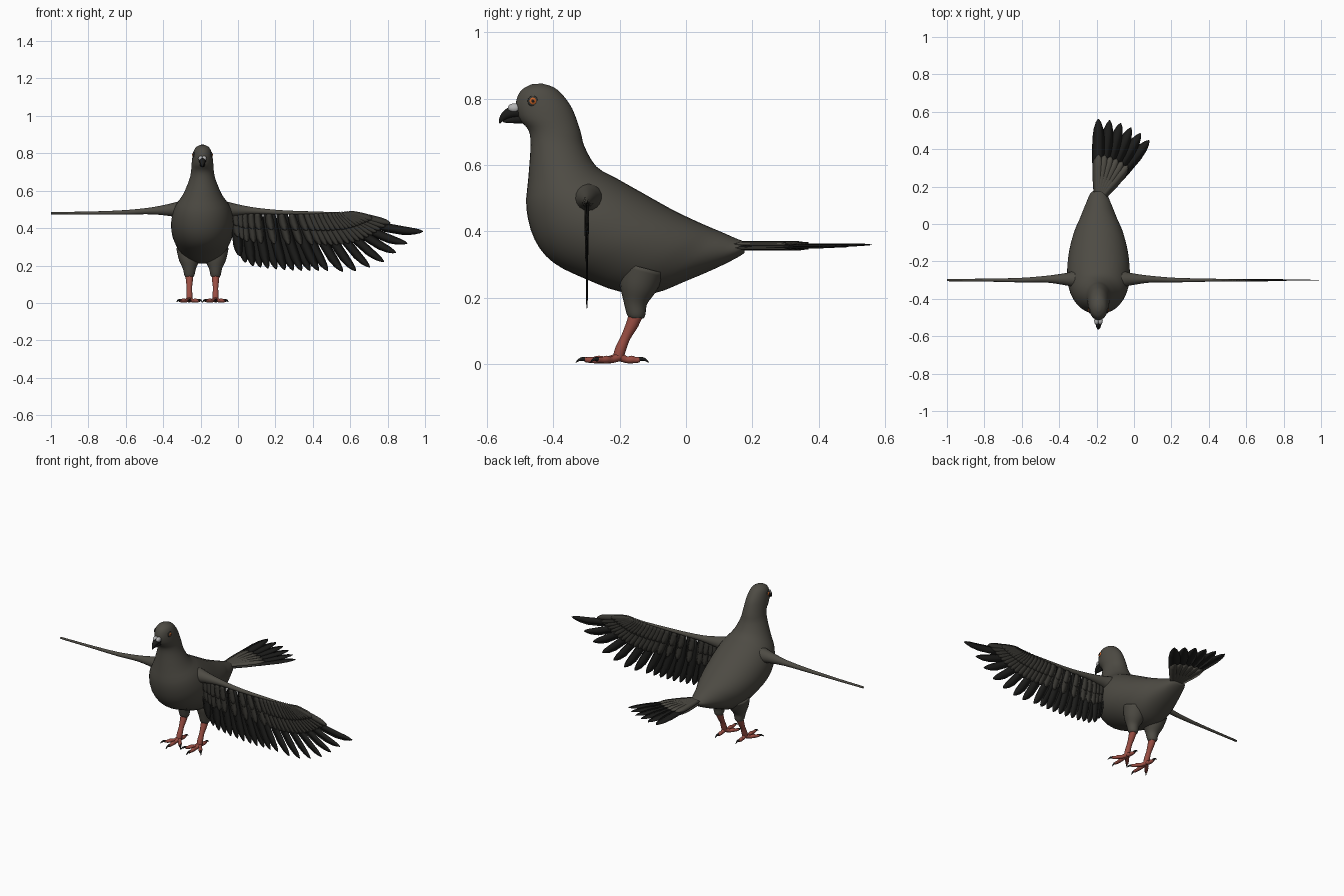
import bpy, bmesh, math
from mathutils import Vector as V

if "Cube" in bpy.data.objects:
    bpy.data.objects.remove(bpy.data.objects["Cube"])

CX = -0.19  # body midline


def material(name, rgb):
    m = bpy.data.materials.new(name)
    m.diffuse_color = (*rgb, 1)
    m.use_nodes = True
    m.node_tree.nodes["Principled BSDF"].inputs["Base Color"].default_value = m.diffuse_color
    return m


PLUMAGE = material("plumage", (0.075, 0.07, 0.057))
COVERT = material("covert", (0.04, 0.038, 0.032))
BLACK = material("black", (0.012, 0.012, 0.011))
RED = material("red_skin", (0.32, 0.075, 0.055))
ORANGE = material("orange", (0.55, 0.12, 0.02))
PALE = material("pale", (0.45, 0.45, 0.45))


def finish(name, bm, mat):
    bmesh.ops.recalc_face_normals(bm, faces=bm.faces)
    me = bpy.data.meshes.new(name)
    bm.to_mesh(me)
    bm.free()
    ob = bpy.data.objects.new(name, me)
    bpy.context.collection.objects.link(ob)
    me.materials.append(mat)
    for p in me.polygons:
        p.use_smooth = True
    return ob


def smooth_rows(rows, steps):
    """Catmull-Rom interpolation of rows of numbers."""
    out = []
    for i in range(len(rows) - 1):
        a, b, c, d = (rows[min(max(i + k, 0), len(rows) - 1)] for k in (-1, 0, 1, 2))
        for s in range(steps):
            t = s / steps
            out.append([0.5 * (2 * q + (r - p) * t + (2 * p - 5 * q + 4 * r - u) * t * t
                               + (3 * q - p - 3 * r + u) * t ** 3)
                        for p, q, r, u in zip(a, b, c, d)])
    return out + [list(rows[-1])]


def loft(bm, rings):
    vr = [[bm.verts.new(p) for p in ring] for ring in rings]
    n = len(vr[0])
    for a, b in zip(vr, vr[1:]):
        for i in range(n):
            bm.faces.new((a[i], a[(i + 1) % n], b[(i + 1) % n], b[i]))
    bm.faces.new(vr[0])
    bm.faces.new(vr[-1][::-1])


def tube(bm, rows, n=14, steps=4):
    """Round limb through rows of (x, y, z, radius)."""
    rows = smooth_rows(rows, steps)
    pts = [V(r[:3]) for r in rows]
    rings = []
    for i, r in enumerate(rows):
        d = (pts[min(i + 1, len(pts) - 1)] - pts[max(i - 1, 0)]).normalized()
        u = d.cross(V((1, 0, 0)) if abs(d.x) < 0.8 else V((0, 1, 0))).normalized()
        w = d.cross(u)
        rings.append([pts[i] + max(r[3], 0.001) * (u * math.cos(a) + w * math.sin(a))
                      for a in (k * math.tau / n for k in range(n))])
    loft(bm, rings)


def ball(name, c, s, mat):
    bm = bmesh.new()
    bmesh.ops.create_uvsphere(bm, u_segments=20, v_segments=12, radius=1)
    for v in bm.verts:
        v.co = V(c) + V((v.co.x * s[0], v.co.y * s[1], v.co.z * s[2]))
    return finish(name, bm, mat)


BLADE = [(0, 0.55), (0.2, 0.85), (0.5, 1), (0.75, 0.97), (0.88, 0.75), (0.96, 0.42), (1, 0.08)]


def feather(bm, root, tip, width, thick, normal, bend=0.0):
    """Thin blade with a raised shaft line and a rounded tip."""
    root, tip, normal = V(root), V(tip), V(normal)
    side = (tip - root).cross(normal).normalized()
    rings = []
    for t, w in BLADE:
        c = root.lerp(tip, t) + side * bend * 4 * t * (1 - t)
        h = normal * thick * (0.5 if t < 0.95 else 0.25)
        rings.append([c + side * w * width, c + h, c - side * w * width, c - h])
    loft(bm, rings)


# body with neck and head: (front y, front z, back y, back z, half width)
sections = [
    (-.465, .844, -.435, .846, .012), (-.492, .83, -.405, .837, .033),
    (-.508, .808, -.380, .82, .046), (-.514, .775, -.350, .782, .054),
    (-.503, .738, -.333, .745, .058), (-.476, .706, -.318, .70, .061),
    (-.469, .66, -.306, .655, .071), (-.476, .56, -.27, .595, .105),
    (-.482, .47, -.21, .56, .145), (-.457, .375, -.13, .515, .166),
    (-.40, .305, -.05, .47, .166), (-.30, .255, .0, .445, .155),
    (-.20, .218, .05, .422, .135), (-.10, .212, .09, .405, .107),
    (0, .25, .125, .39, .083), (.085, .286, .152, .378, .062),
    (.15, .318, .172, .37, .045), (.176, .334, .18, .362, .025)]
bm = bmesh.new()
rings = []
for y0, z0, y1, z1, w in smooth_rows(sections, 3):
    c, a = V((CX, (y0 + y1) / 2, (z0 + z1) / 2)), V((0, (y1 - y0) / 2, (z1 - z0) / 2))
    rings.append([c + a * math.cos(t) + V((w * math.sin(t), 0, 0))
                  for t in (k * math.tau / 36 for k in range(36))])
loft(bm, rings)
finish("body", bm, PLUMAGE)

# beak
bm = bmesh.new()
tube(bm, [(CX, -.49, .764, .021), (CX, -.53, .758, .017), (CX, -.553, .743, .010), (CX, -.563, .726, .002)])
tube(bm, [(CX, -.48, .742, .016), (CX, -.525, .737, .011), (CX, -.552, .731, .003)])
finish("beak", bm, BLACK)

for s, label in ((-1, "right"), (1, "left")):
    # cere and eye
    ball("cere_" + label, (CX + s * .010, -.518, .772), (.013, .02, .014), PALE)
    ball("eye_rim_" + label, (CX + s * .047, -.462, .793), (.006, .016, .016), COVERT)
    ball("eye_iris_" + label, (CX + s * .048, -.462, .793), (.007, .012, .012), ORANGE)
    ball("eye_pupil_" + label, (CX + s * .050, -.462, .793), (.007, .006, .006), BLACK)

    # thigh
    x = CX + s * .07
    bm = bmesh.new()
    tube(bm, [(x, -.13, .29, .07), (x, -.145, .23, .056), (x, -.152, .185, .036),
              (x, -.15, .15, .028), (x, -.15, .138, .022)], 18)
    finish("thigh_" + label, bm, PLUMAGE)

    # shin and toes with claws
    bm, claws = bmesh.new(), bmesh.new()
    tube(bm, [(x, -.147, .16, .022), (x, -.162, .12, .019), (x, -.182, .08, .0145),
              (x, -.197, .045, .0165), (x, -.205, .018, .016)])
    for ang, ln in ((-38, .085), (0, .105), (38, .085), (180, .06)):
        dx, dy = math.sin(math.radians(ang)), -math.cos(math.radians(ang))
        at = lambda d, z, r: (x + dx * d, -.2 + dy * d, z, r)
        tube(bm, [at(0, .022, .014), at(ln * .35, .012, .010), at(ln * .6, .013, .0115),
                  at(ln * .8, .011, .009), at(ln, .013, .008)], 10, 3)
        tube(claws, [at(ln - .005, .014, .007), at(ln + .013, .014, .005), at(ln + .028, .004, .001)], 8, 3)
    finish("foot_" + label, bm, RED)
    finish("claws_" + label, claws, BLACK)

    # wing arm; the feathered side is shorter
    end = .81
    bm = bmesh.new()
    tube(bm, [(CX + s * d, -.3 + .005 * (d < .3), z, r) for d, z, r in
              ((.06, .495, .06), (.13, .498, .044), (.18, .497, .032), (.28, .492, .018),
               (.42, .484, .012), (.60, .481, .008), (.81 if s < 0 else .80, .48, .006 if s < 0 else .003))], 16)
    finish("wing_arm_" + label, bm, PLUMAGE)

# wing feathers on one side: (root x, tip x, tip z)
fan = [(-.01, .01, .25), (.04, .06, .2), (.11, .15, .185), (.25, .33, .173), (.35, .48, .172),
       (.40, .56, .167), (.45, .63, .17), (.50, .705, .19), (.53, .78, .22),
       (.56, .845, .268), (.58, .905, .318), (.60, .99, .382)]


def fan_at(i, count):
    f = i / (count - 1) * (len(fan) - 1)
    k = min(int(f), len(fan) - 2)
    return [a + (b - a) * (f - k) for a, b in zip(fan[k], fan[k + 1])]


# flight feathers, spaced evenly near the body and singly at the wing tip
rows = [(-.01, .01, .25), (.02, .04, .215), (.05, .08, .197), (.08, .12, .19), (.115, .16, .184),
        (.15, .205, .18), (.185, .25, .176), (.22, .295, .173), (.25, .34, .172),
        (.285, .385, .172), (.315, .43, .172)] + fan[4:]
bm = bmesh.new()
for i, (rx, tx, tz) in enumerate(rows):
    feather(bm, (rx, -.3 + .002 * (i % 2), .478), (tx, -.3 + .002 * (i % 2), tz),
            .026 if i < 14 else .024, .004, (0, 1, 0), -.006 - .0012 * i)
finish("flight_feathers", bm, BLACK)

# covert rows on both faces of the wing
bm = bmesh.new()
for frac, off, count in ((.55, .0035, 24), (.3, .0055, 24)):
    for i in range(count):
        rx, tx, tz = fan_at(i, count)
        for sy in (-1, 1):
            y = -.3 + sy * off
            feather(bm, (rx, y, .48), (rx + (tx - rx) * frac, y, .48 + (tz - .48) * frac),
                    .022, .003, (0, 1, 0), -.004)
finish("wing_coverts", bm, COVERT)

# half-fan tail: long dark feathers and thicker coverts
tail, cov = bmesh.new(), bmesh.new()
for i in range(6):
    a = math.radians(i * 8.1)
    d = V((math.sin(a), math.cos(a), 0))
    z = .361 - i * .002
    base = V((CX, .13, z))
    feather(tail, base, base + d * (.432 - .003 * i), .034, .005, (0, 0, 1))
    for sz in (-1, 1):
        b = V((CX, .13, .356 + sz * (.0085 - i * .0005)))
        feather(cov, b, b + d * .24, .032, .011, (0, 0, 1))
finish("tail_feathers", tail, BLACK)
finish("tail_coverts", cov, PLUMAGE)
